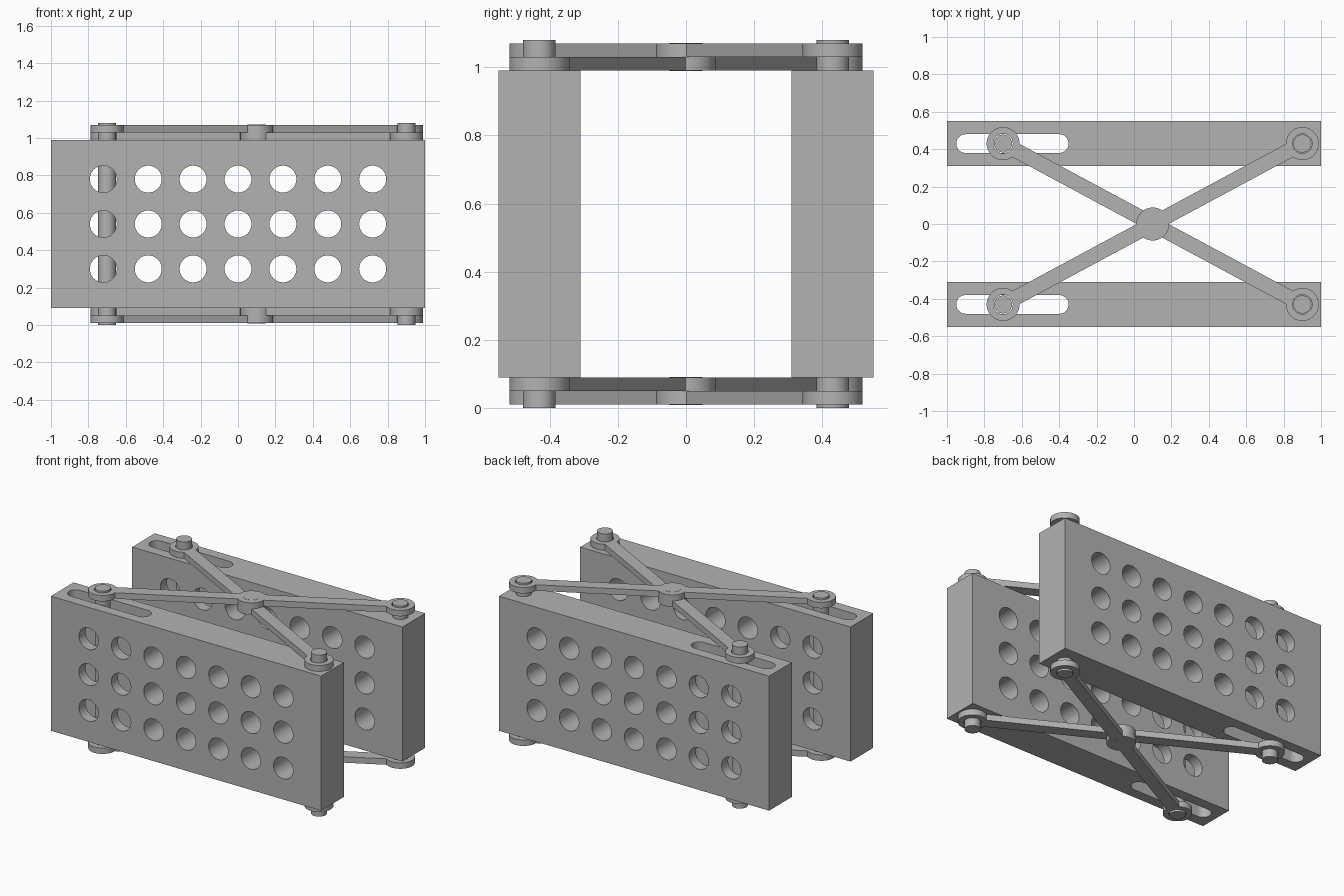
import bpy, bmesh, math
from mathutils import Matrix, Vector

cube = bpy.data.objects.get("Cube")
if cube:
    bpy.data.objects.remove(cube, do_unlink=True)

GREY = (0.45, 0.45, 0.45, 1)
mat = bpy.data.materials.new("plain grey")
mat.use_nodes = True
mat.diffuse_color = GREY
mat.node_tree.nodes["Principled BSDF"].inputs["Base Color"].default_value = GREY

HEIGHT = 1.08
BLOCK_LOW, BLOCK_HIGH = 0.09, 0.99
PIN_Y, SLIDE_X, FIXED_X, MID_X = 0.43, -0.7, 0.9, 0.1
HUB_R, PIN_R, BAR_HALF, LAYER = 0.088, 0.048, 0.04, 0.04


def make_object(name, bm):
    bmesh.ops.recalc_face_normals(bm, faces=bm.faces)
    mesh = bpy.data.meshes.new(name)
    bm.to_mesh(mesh)
    bm.free()
    mesh.materials.append(mat)
    obj = bpy.data.objects.new(name, mesh)
    bpy.context.collection.objects.link(obj)
    return obj


def prism(bm, outline, low, high):
    """Extrude a flat outline from low to high."""
    face = bm.faces.new([bm.verts.new((x, y, low)) for x, y in outline])
    top = bmesh.ops.extrude_face_region(bm, geom=[face])["geom"]
    bmesh.ops.translate(bm, vec=(0, 0, high - low),
                        verts=[g for g in top if isinstance(g, bmesh.types.BMVert)])


def arc(cx, radius, start, end, steps=24, cy=0):
    return [(cx + radius * math.cos(start + (end - start) * i / steps),
             cy + radius * math.sin(start + (end - start) * i / steps))
            for i in range(steps + 1)]


def circle(cx, cy, radius):
    return arc(cx, radius, 0, math.tau, 48, cy)[:-1]


def cut(obj, cutters):
    """Subtract the cutters, bake the result and remove them."""
    for c in cutters:
        c.hide_render = True
        mod = obj.modifiers.new("cut", 'BOOLEAN')
        mod.operation, mod.solver, mod.object = 'DIFFERENCE', 'EXACT', c
    graph = bpy.context.evaluated_depsgraph_get()
    baked = bpy.data.meshes.new_from_object(obj.evaluated_get(graph))
    obj.modifiers.clear()
    obj.data = baked
    for c in cutters:
        bpy.data.objects.remove(c, do_unlink=True)


def smooth(obj):
    bpy.ops.object.select_all(action='DESELECT')
    obj.select_set(True)
    bpy.context.view_layer.objects.active = obj
    bpy.ops.object.shade_smooth_by_angle(angle=math.radians(30))


def perforated_block(name, y):
    bm = bmesh.new()
    prism(bm, [(-1, y - .12), (1, y - .12), (1, y + .12), (-1, y + .12)],
          BLOCK_LOW, BLOCK_HIGH)
    block = make_object(name, bm)
    # Grid of round holes through the wide faces
    holes = bmesh.new()
    for col in range(-3, 4):
        for row in (-1, 0, 1):
            prism(holes, circle(0.24 * col, HEIGHT / 2 + 0.24 * row, 0.072), -0.2, 0.2)
    bmesh.ops.transform(holes, verts=holes.verts,
                        matrix=Matrix.Translation((0, y, 0)) @ Matrix.Rotation(math.pi / 2, 4, 'X'))
    # Rounded slot from top to bottom
    slot = bmesh.new()
    q = math.pi / 2
    prism(slot, arc(-0.40, 0.05, -q, q, cy=y) + arc(-0.90, 0.05, q, 3 * q, cy=y), -0.2, 1.3)
    cut(block, [make_object("hole_cutter", holes), make_object("slot_cutter", slot)])
    smooth(block)


def scissor_arm(name, slope, low):
    """Flat bar with round hubs at both ends and the middle."""
    half = math.hypot(FIXED_X - MID_X, PIN_Y)
    a = math.asin(BAR_HALF / HUB_R)
    upper = (arc(half, HUB_R, 0, math.pi - a) + arc(0, HUB_R, a, math.pi - a)
             + arc(-half, HUB_R, a, math.pi))
    outline = upper + [(x, -y) for x, y in upper[-2:0:-1]]
    place = (Matrix.Translation((MID_X, 0, 0))
             @ Matrix.Rotation(slope * math.atan2(PIN_Y, FIXED_X - MID_X), 4, 'Z'))
    bm, bores = bmesh.new(), bmesh.new()
    prism(bm, outline, low, low + LAYER)
    for x in (-half, half):
        prism(bores, circle(x, 0, PIN_R + 0.004), low - 0.1, low + 0.1)
    for b in (bm, bores):
        bmesh.ops.transform(b, matrix=place, verts=b.verts)
    arm = make_object(name, bm)
    cut(arm, [make_object("bore_cutter", bores)])
    smooth(arm)


def pin(name, x, y, low, high):
    bm = bmesh.new()
    prism(bm, circle(x, y, PIN_R), low, high)
    smooth(make_object(name, bm))


# Two perforated blocks and their full-height pins
for side, s in (("front", -1), ("back", 1)):
    perforated_block(side + "_block", s * PIN_Y)
    pin(side + "_sliding_pin", SLIDE_X, s * PIN_Y, 0, HEIGHT)
    pin(side + "_fixed_pin", FIXED_X, s * PIN_Y, 0, HEIGHT)

# Crossed arms above and below, the inner layer touching the blocks
for level, inner, outer in (("top", BLOCK_HIGH, BLOCK_HIGH + LAYER),
                            ("bottom", BLOCK_LOW - LAYER, BLOCK_LOW - 2 * LAYER)):
    scissor_arm(level + "_inner_arm", -1, inner)
    scissor_arm(level + "_outer_arm", 1, outer)
    low = min(inner, outer)
    pin(level + "_middle_pin", MID_X, 0, low - 0.001, low + 2 * LAYER + 0.001)
